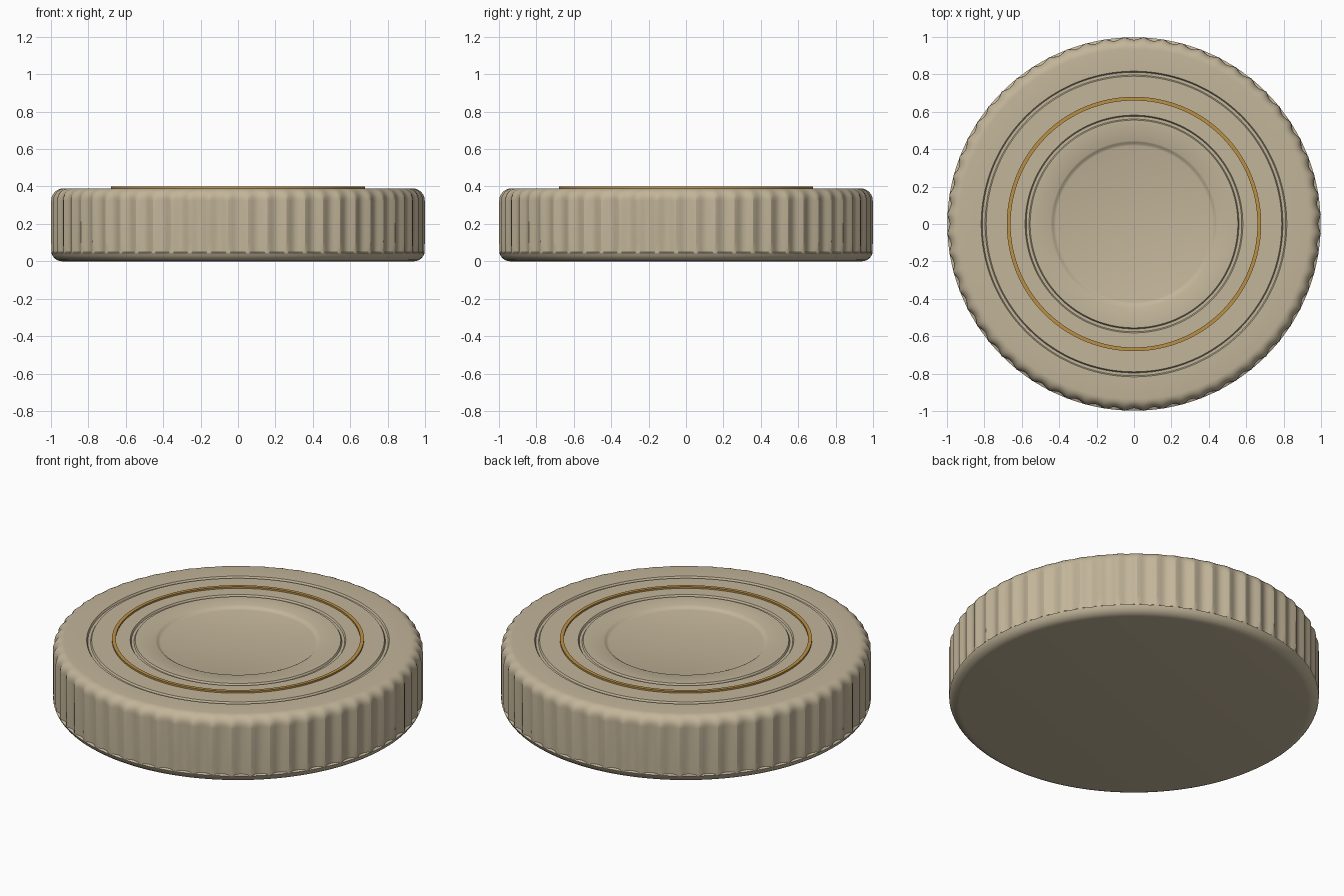
import bpy, bmesh, math

cube = bpy.data.objects.get("Cube")
if cube:
    bpy.data.objects.remove(cube, do_unlink=True)

FLUTES = 60
SEGMENTS = FLUTES * 8
TOP = 0.39


def material(name, color):
    mat = bpy.data.materials.new(name)
    mat.use_nodes = True
    mat.diffuse_color = color
    bsdf = mat.node_tree.nodes["Principled BSDF"]
    bsdf.inputs["Base Color"].default_value = color
    bsdf.inputs["Roughness"].default_value = 0.5
    return mat


def lathe(name, profile, mat, closed=False):
    """Revolve (radius, height, flute depth) points around z; radius 0 makes a pole."""
    bm = bmesh.new()
    rings = []
    for r, z, depth in profile:
        if r == 0:
            rings.append([bm.verts.new((0, 0, z))] * SEGMENTS)
            continue
        ring = []
        for i in range(SEGMENTS):
            a = math.tau * i / SEGMENTS
            rr = r - depth * abs(math.cos(a * FLUTES / 2)) ** 1.5
            ring.append(bm.verts.new((rr * math.cos(a), rr * math.sin(a), z)))
        rings.append(ring)
    pairs = list(zip(rings, rings[1:]))
    if closed:
        pairs.append((rings[-1], rings[0]))
    for low, high in pairs:
        for i in range(SEGMENTS):
            j = (i + 1) % SEGMENTS
            quad = (low[i], low[j], high[j], high[i])
            bm.faces.new(list(dict.fromkeys(quad)))
    bmesh.ops.recalc_face_normals(bm, faces=bm.faces)
    mesh = bpy.data.meshes.new(name)
    bm.to_mesh(mesh)
    bm.free()
    mesh.materials.append(mat)
    obj = bpy.data.objects.new(name, mesh)
    bpy.context.collection.objects.link(obj)
    bpy.ops.object.select_all(action="DESELECT")
    obj.select_set(True)
    bpy.context.view_layer.objects.active = obj
    bpy.ops.object.shade_smooth_by_angle(angle=math.radians(30))
    return obj


def fillet(radius, z, start, steps=6):
    """Quarter-round edge of the disc, as (radius, height) points."""
    points = []
    for k in range(steps + 1):
        a = start + math.pi / 2 * k / steps
        points.append((1 - radius + radius * math.cos(a), z + radius * math.sin(a)))
    return points


def groove(inner, outer, depth=0.01):
    """Shallow ring channel, listed from outside to inside."""
    slope = 0.006
    return [(outer, TOP, 0), (outer - slope, TOP - depth, 0),
            (inner + slope, TOP - depth, 0), (inner, TOP, 0)]


beige = material("Beige", (0.54, 0.46, 0.32, 1))
gold = material("Gold", (0.5, 0.28, 0.06, 1))

# Body: flat base, rounded rims, fluted grip wall, grooved top and centre dish
FLUTE_DEPTH = 0.016
body = [(0, 0, 0)]
body += [(r, z, 0) for r, z in fillet(0.06, 0.06, -math.pi / 2)][:-1]
body += [(0.997, 0.045, 0), (0.999, 0.05, FLUTE_DEPTH), (1, 0.1, FLUTE_DEPTH)]
rim = fillet(0.065, TOP - 0.065, 0)
body += [(r, z, FLUTE_DEPTH * (1 - k / (len(rim) - 1))) for k, (r, z) in enumerate(rim)]
body += groove(0.79, 0.817) + groove(0.555, 0.582)
body += [(0.445, TOP, 0), (0.437, TOP - 0.004, 0), (0.428, TOP - 0.012, 0),
         (0.418, TOP - 0.015, 0), (0, TOP - 0.015, 0)]
lathe("body", body, beige)

# Raised gold inlay ring
lathe("inlay_ring", [(0.66, TOP - 0.01, 0), (0.68, TOP - 0.01, 0),
                     (0.68, TOP + 0.01, 0), (0.66, TOP + 0.01, 0)], gold, closed=True)
